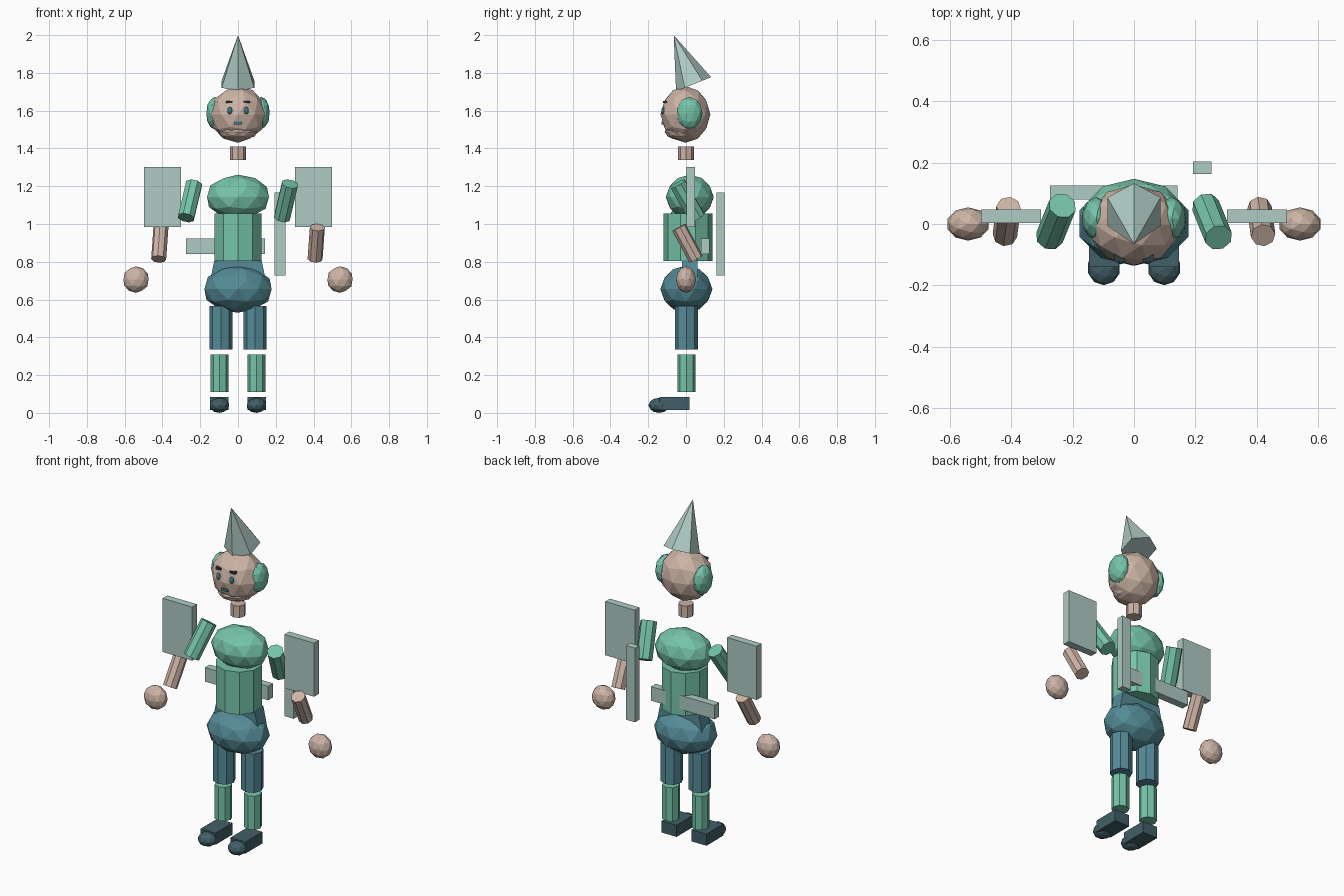
import bpy, math
from mathutils import Vector, Matrix

if "Cube" in bpy.data.objects:
    bpy.data.objects.remove(bpy.data.objects["Cube"])


def material(name, rgb):
    m = bpy.data.materials.new(name)
    m.diffuse_color = (*rgb, 1)
    m.use_nodes = True
    m.node_tree.nodes["Principled BSDF"].inputs["Base Color"].default_value = m.diffuse_color
    return m


SKIN = material("skin", (0.61, 0.46, 0.38))
GREEN = material("mint green", (0.18, 0.55, 0.40))
BLUE = material("slate blue", (0.09, 0.26, 0.31))
PALE = material("pale grey green", (0.43, 0.60, 0.555))
SHOE = material("dark slate", (0.053, 0.114, 0.135))
EYE = material("eye teal", (0.045, 0.20, 0.22))
BROW = material("brow dark", (0.025, 0.05, 0.06))


def finish(name, mat):
    ob = bpy.context.object
    ob.name = name
    ob.data.materials.append(mat)
    return ob


def ball(name, mat, loc, radii, sub=2):
    bpy.ops.mesh.primitive_ico_sphere_add(subdivisions=sub, radius=1, location=loc)
    bpy.context.object.scale = radii
    return finish(name, mat)


def box(name, mat, lo, hi):
    lo, hi = Vector(lo), Vector(hi)
    bpy.ops.mesh.primitive_cube_add(size=1, location=(lo + hi) / 2)
    bpy.context.object.scale = hi - lo
    return finish(name, mat)


def tube(name, mat, bottom, top, r, sides=8):
    a, b = Vector(bottom), Vector(top)
    bpy.ops.mesh.primitive_cylinder_add(vertices=sides, radius=r, depth=(b - a).length,
                                        location=(a + b) / 2)
    bpy.context.object.rotation_euler = (b - a).to_track_quat('Z', 'Y').to_euler() \
        if (b - a).xy.length > 1e-4 else (0, 0, 0)
    return finish(name, mat)


# Head, jaw and neck
ball("head", SKIN, (0, -0.003, 1.58), (0.15, 0.132, 0.15))
ball("jaw", SKIN, (0, -0.022, 1.488), (0.105, 0.092, 0.045))
tube("neck", SKIN, (0, 0, 1.34), (0, 0, 1.41), 0.042)
box("mouth", EYE, (-0.021, -0.13, 1.528), (0.021, -0.105, 1.542))

# Pointed hat tilted forward
tilt = math.radians(22)
axis = Vector((0, -math.sin(tilt), math.cos(tilt)))
bpy.ops.mesh.primitive_cone_add(vertices=6, radius1=0.1, radius2=0, depth=0.28,
                                location=Vector((0, 0.04, 1.74)) + axis * 0.14,
                                rotation=(tilt, 0, 0))
finish("hat", PALE)

# Torso and hips
ball("chest", GREEN, (0, 0.02, 1.143), (0.172, 0.127, 0.118))
tube("torso", GREEN, (0, 0.01, 0.803), (0, 0.01, 1.055), 0.13, 10)
ball("hips", BLUE, (0, 0.002, 0.655), (0.187, 0.138, 0.125))
waist = box("waist", BLUE, (-0.15, -0.022, 0.69), (0.15, 0.06, 0.81))
for v in waist.data.vertices:
    if v.co.z > 0:
        v.co.x *= 0.83

for s, side in ((-1, "left"), (1, "right")):
    # Ears and face details
    ball(side + "_ear", GREEN, (s * 0.123, 0.018, 1.587), (0.046, 0.07, 0.086))
    ball(side + "_eye", EYE, (s * 0.043, -0.119, 1.60), (0.014, 0.012, 0.021))
    box(side + "_brow", BROW, (s * 0.046 - 0.017, -0.122, 1.64),
        (s * 0.046 + 0.017, -0.098, 1.652))
    # Arms lean the same way sideways and swing oppositely
    tube(side + "_upper_arm", GREEN,
         (s * 0.254 - 0.021, 0.008 + s * 0.052, 1.033),
         (s * 0.254 + 0.021, 0.008 - s * 0.052, 1.212), 0.046)
    tube(side + "_forearm", SKIN,
         (s * 0.414 - 0.006, 0.008 + s * 0.045, 0.814),
         (s * 0.414 + 0.006, 0.008 - s * 0.045, 0.982), 0.04)
    ball(side + "_hand", SKIN, (s * 0.54, 0, 0.706), (0.07, 0.054, 0.07))
    # Shoulder panels
    box(side + "_panel", PALE, (s * 0.4 - 0.097, 0.003, 0.985),
        (s * 0.4 + 0.097, 0.047, 1.303))
    # Legs and shoes
    tube(side + "_thigh", BLUE, (s * 0.091, 0.002, 0.335), (s * 0.091, 0.002, 0.565), 0.061)
    tube(side + "_shin", GREEN, (s * 0.097, 0.002, 0.11), (s * 0.097, 0.002, 0.31), 0.048)
    box(side + "_shoe", SHOE, (s * 0.098 - 0.049, -0.14, 0.016),
        (s * 0.098 + 0.049, 0.018, 0.085))
    ball(side + "_toe", SHOE, (s * 0.098, -0.143, 0.04), (0.054, 0.056, 0.04))

# Back strap and upright plank
box("back_strap", PALE, (-0.274, 0.08, 0.84), (0.142, 0.125, 0.923))
box("back_plank", PALE, (0.192, 0.162, 0.728), (0.252, 0.203, 1.167))
